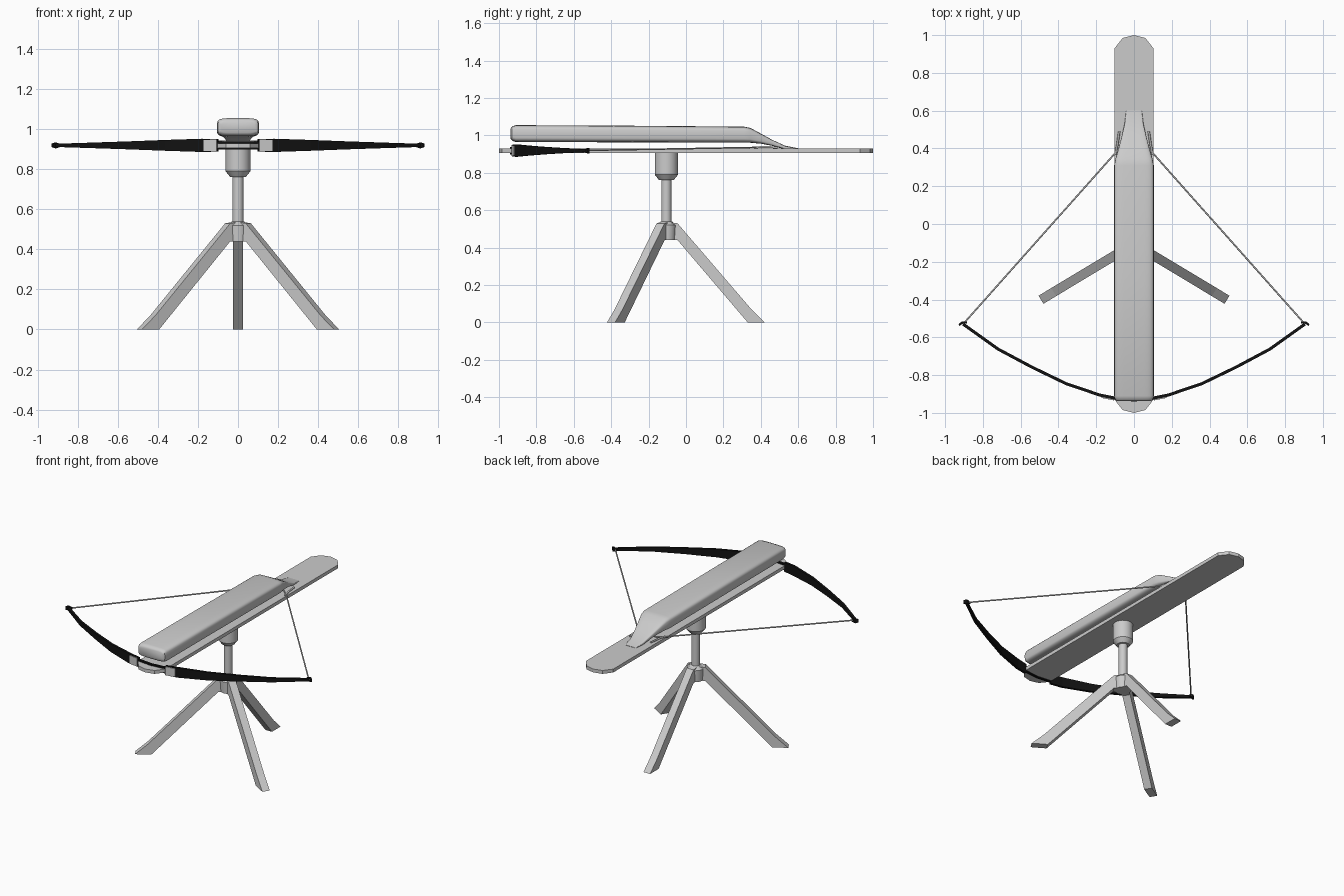
import bpy, bmesh, math
from mathutils import Vector, Matrix

if "Cube" in bpy.data.objects:
    bpy.data.objects.remove(bpy.data.objects["Cube"])

AXIS_Y = -0.105
black = bpy.data.materials.new("black_limb")
black.diffuse_color = (0.006, 0.006, 0.006, 1)
black.use_nodes = True
black.node_tree.nodes["Principled BSDF"].inputs["Base Color"].default_value = black.diffuse_color


def finish(name, bm, mat=None, smooth=None):
    bmesh.ops.recalc_face_normals(bm, faces=bm.faces[:])
    me = bpy.data.meshes.new(name)
    bm.to_mesh(me)
    bm.free()
    ob = bpy.data.objects.new(name, me)
    bpy.context.collection.objects.link(ob)
    if mat:
        me.materials.append(mat)
    if smooth:
        bpy.ops.object.select_all(action='DESELECT')
        ob.select_set(True)
        bpy.context.view_layer.objects.active = ob
        bpy.ops.object.shade_smooth_by_angle(angle=math.radians(smooth))
    return ob


def loft(name, rings, mat=None, smooth=None, closed=False):
    """Skin equal-length rings of points; cap the ends unless closed."""
    bm = bmesh.new()
    vs = [[bm.verts.new(p) for p in r] for r in rings]
    n = len(vs[0])
    pairs = list(zip(vs, vs[1:]))
    for a, b in pairs:
        for i in range(n):
            j = (i + 1) % n
            bm.faces.new((a[i], a[j], b[j], b[i]))
    bm.faces.new(vs[0])
    bm.faces.new(vs[-1])
    return finish(name, bm, mat, smooth)


def lathe(name, profile, sides=24):
    rings = [[(r * math.cos(t), AXIS_Y + r * math.sin(t), z)
              for t in (2 * math.pi * i / sides for i in range(sides))]
             for r, z in profile]
    return loft(name, rings, smooth=35)


def rod(name, pts, radius, mat=None):
    cu = bpy.data.curves.new(name, 'CURVE')
    cu.dimensions = '3D'
    cu.bevel_depth = radius
    cu.bevel_resolution = 1
    cu.use_fill_caps = True
    sp = cu.splines.new('POLY')
    sp.points.add(len(pts) - 1)
    for p, c in zip(sp.points, pts):
        p.co = (*c, 1)
    ob = bpy.data.objects.new(name, cu)
    bpy.context.collection.objects.link(ob)
    if mat:
        cu.materials.append(mat)
    return ob


# base plank with chamfered ends
half = [(0, -1), (0.06, -0.985), (0.103, -0.93), (0.103, 0.93), (0.06, 0.985), (0, 1)]
outline = half + [(-x, y) for x, y in reversed(half[1:-1])]
loft("base_plank", [[(x, y, z) for x, y in outline] for z in (0.906, 0.929)])


# rounded upper stock, sloping down to the plank at the rear
def stock_ring(y, w, zb, zt, n=32):
    ring = []
    for i in range(n):
        t = 2 * math.pi * i / n
        c, s = math.cos(t), math.sin(t)
        e = 0.42
        ring.append((w * math.copysign(abs(c) ** e, c), y,
                     (zb + zt) / 2 + (zt - zb) / 2 * math.copysign(abs(s) ** e, s)))
    return ring


stations = [(-0.937, 0.09, 0.982, 1.038), (-0.93, 0.1, 0.972, 1.048),
            (-0.91, 0.105, 0.965, 1.055), (-0.3, 0.105, 0.963, 1.052),
            (0.31, 0.105, 0.961, 1.047), (0.345, 0.098, 0.961, 1.04),
            (0.40, 0.082, 0.956, 1.01), (0.46, 0.066, 0.945, 0.977),
            (0.53, 0.05, 0.925, 0.945), (0.60, 0.042, 0.92, 0.931)]
loft("upper_stock", [stock_ring(*s) for s in stations], smooth=40)

# swivel post under the plank
lathe("swivel_post", [(0.027, 0.5), (0.027, 0.762), (0.04, 0.762), (0.062, 0.79),
                      (0.062, 0.908)])

# tripod legs, with flat feet
for name, ang, k in (("back_leg", 90, 1.0), ("left_leg", 211, 1.09), ("right_leg", -31, 1.09)):
    prof = [(-0.01, 0.54), (0.06, 0.53), (0.455 * k, 0.07), (0.527 * k, 0),
            (0.435 * k, 0), (0.06, 0.44), (-0.01, 0.44)]
    rot = Matrix.Translation((0, AXIS_Y, 0)) @ Matrix.Rotation(math.radians(ang), 4, 'Z')
    loft(name, [[rot @ Vector((r, w, z)) for r, z in prof] for w in (-0.025, 0.025)])

# hub joining the legs
lathe("tripod_hub", [(0.05, 0.44), (0.055, 0.52), (0.03, 0.54)], 12)


# bow limbs: flat strips, tall at the middle and thin at the tips
def strip(name, pts, mat=None, t=0.008):
    rings = []
    for i, (x, y, h) in enumerate(pts):
        a, b = pts[max(i - 1, 0)], pts[min(i + 1, len(pts) - 1)]
        d = Vector((b[0] - a[0], b[1] - a[1], 0)).normalized()
        n = Vector((-d.y, d.x, 0)) * t
        c = Vector((x, y, 0.919))
        up = Vector((0, 0, h))
        rings.append([c + n + up, c - n + up, c - n - up, c + n - up])
    return loft(name, rings, mat)


strip("bow_centre", [(-0.11, -0.921, 0.02), (0, -0.932, 0.02), (0.11, -0.921, 0.02)], black)
limb = [(0.1, -0.922, 0.031), (0.18, -0.906, 0.033), (0.36, -0.845, 0.027),
        (0.54, -0.758, 0.02), (0.72, -0.662, 0.014), (0.905, -0.53, 0.008)]
for side, s in (("left", -1), ("right", 1)):
    strip(side + "_limb", [(s * x, y, h) for x, y, h in limb], black)
    strip(side + "_limb_tip", [(s * 0.885, -0.521, 0.007), (s * 0.91, -0.522, 0.015),
                               (s * 0.926, -0.535, 0.009)], black, 0.006)
    # grey clamp on the front of the limb root
    strip(side + "_limb_clamp", [(s * 0.105, -0.926, 0.029), (s * 0.17, -0.913, 0.027)], None, 0.008)
    # string catch beside the neck of the stock
    rod(side + "_string_catch", [(s * 0.1, 0.365, 0.936), (s * 0.088, 0.42, 0.938),
                                 (s * 0.078, 0.49, 0.936)], 0.006)

# bowstring drawn back under the stock
rod("bowstring", [(-0.905, -0.53, 0.92), (-0.1, 0.375, 0.936), (-0.06, 0.41, 0.94),
                  (0.06, 0.41, 0.94), (0.1, 0.375, 0.936), (0.905, -0.53, 0.92)], 0.0045)
